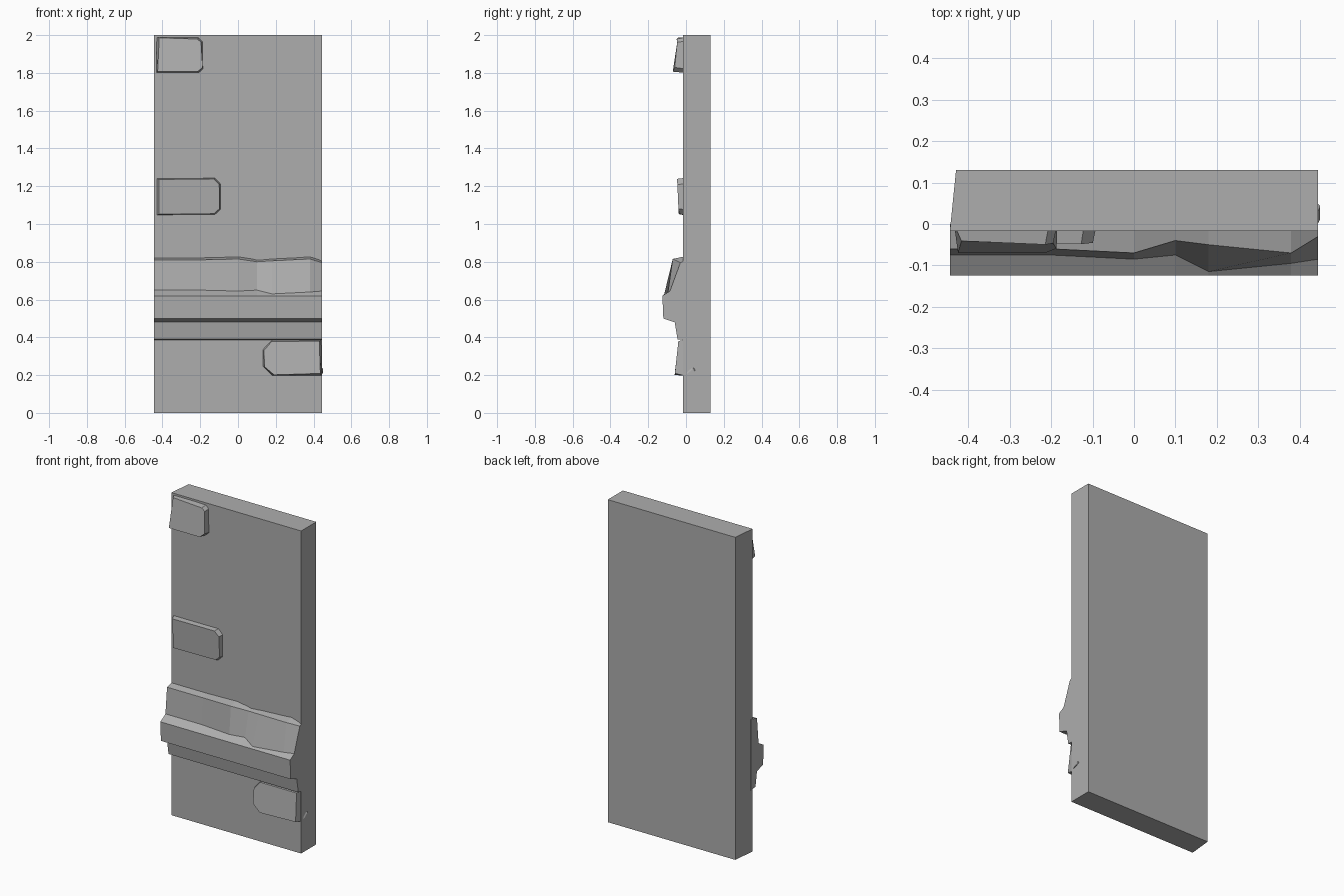
import bpy
import bmesh
import random
from mathutils import Vector

random.seed(4)

cube = bpy.data.objects.get("Cube")
if cube:
    bpy.data.objects.remove(cube, do_unlink=True)

grey = bpy.data.materials.new("stone grey")
grey.use_nodes = True
shade = 0.42
colour = (shade, shade, shade, 1)
grey.diffuse_color = colour
grey.node_tree.nodes["Principled BSDF"].inputs["Base Color"].default_value = colour


def loft(name, rings):
    """Skin a row of equal-length rings and close both ends."""
    bm = bmesh.new()
    rows = [[bm.verts.new(point) for point in ring] for ring in rings]
    for near, far in zip(rows, rows[1:]):
        for i in range(len(near)):
            bm.faces.new((near[i - 1], near[i], far[i], far[i - 1]))
    bm.faces.new(rows[0])
    bm.faces.new(rows[-1])
    bmesh.ops.recalc_face_normals(bm, faces=bm.faces)
    mesh = bpy.data.meshes.new(name)
    bm.to_mesh(mesh)
    bm.free()
    mesh.materials.append(grey)
    obj = bpy.data.objects.new(name, mesh)
    bpy.context.collection.objects.link(obj)


def stone(name, edge, free, bottom, top, low_depth, top_depth, clip, rough):
    """Block running from the wall's edge to a free end with clipped corners."""
    inward = clip if edge > free else -clip
    outline = [(edge, bottom), (free + inward, bottom), (free, bottom + clip),
               (free, top - clip), (free + inward, top), (edge, top)]
    back = [Vector((x, 0, z)) for x, z in outline]
    middle = sum(back, Vector()) / len(back)
    front = []
    for point in back:
        # Narrow the front face, lean it back and chip its corners
        corner = point.lerp(middle, 0.08)
        rise = (point.z - bottom) / (top - bottom)
        corner.y = -low_depth - (top_depth - low_depth) * rise
        chip = Vector([random.uniform(-rough, rough) for axis in range(3)])
        front.append(corner + chip)
    loft(name, [back, front])


# Wall slab, its left back edge slightly drawn in
half_width = 0.445
wall_front, wall_back = -0.017, 0.131
plan = [(-half_width, wall_front), (half_width, wall_front),
        (half_width, wall_back), (-0.43, wall_back)]
loft("wall_slab", [[(x, y, z) for x, y in plan] for z in (0, 2)])

# Stone ledge: one cross-section, with shelf and top pushed in or out along x
stations = [(-half_width, 0, 0), (-0.2, 0, 0), (0, 0.01, 0.01), (0.1, 0, -0.02),
            (0.18, 0.04, -0.01), (0.38, 0.02, 0.01), (half_width, 0.01, -0.03)]
ledge = []
for x, shelf, crest in stations:
    section = [(0, 0.385), (-0.045, 0.39), (-0.06, 0.48), (-0.12, 0.5),
               (-0.125, 0.62), (-0.075 - shelf, 0.65 - shelf / 2),
               (-0.06 - crest, 0.81 + crest / 2), (0, 0.825 + crest / 2)]
    ledge.append([(x, y, z) for y, z in section])
loft("stone_ledge", ledge)

# Loose stones: two at the right edge of the wall, one at the left
stone("upper_stone", edge=-0.435, free=-0.185, bottom=1.8, top=1.99,
      low_depth=0.065, top_depth=0.045, clip=0.02, rough=0.006)
stone("middle_stone", edge=-0.437, free=-0.09, bottom=1.045, top=1.245,
      low_depth=0.037, top_depth=0.047, clip=0.03, rough=0.002)
stone("lower_stone", edge=half_width, free=0.13, bottom=0.195, top=0.39,
      low_depth=0.06, top_depth=0.04, clip=0.05, rough=0.008)

# Sliver of the lower stone showing through the side of the wall
chip_base = [(-0.03, 0.2), (0.06, 0.24), (0, 0.25)]
chip_tip = [(0.01, 0.21), (0.045, 0.22), (0.04, 0.235)]
loft("side_chip", [[(0.43, y, z) for y, z in chip_base],
                   [(0.449, y, z) for y, z in chip_tip]])
